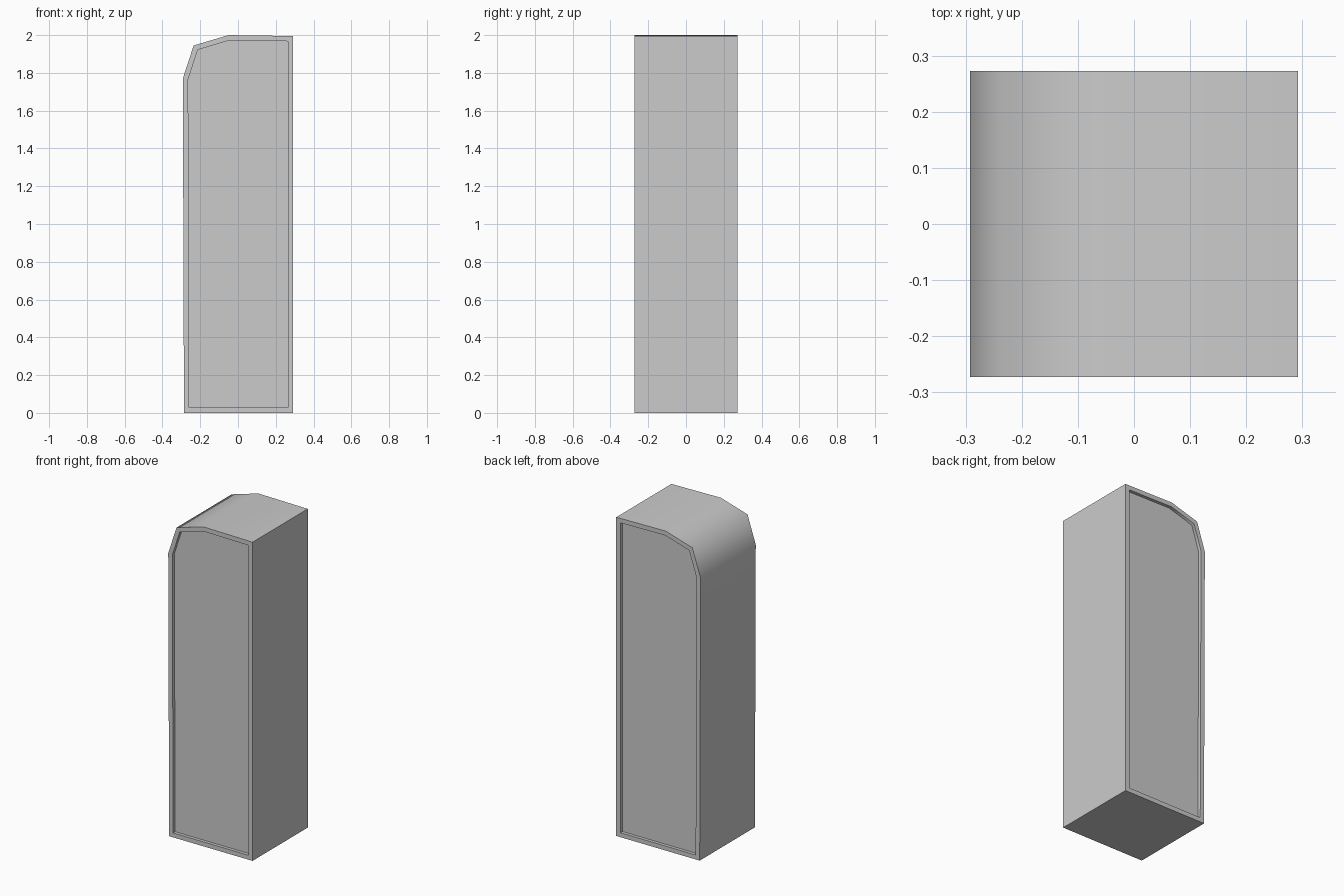
import bpy, bmesh, math

if "Cube" in bpy.data.objects:
    bpy.data.objects.remove(bpy.data.objects["Cube"])

HALF_DEPTH = 0.273
RIM, RECESS = 0.028, 0.02

# Side outline (x, z)
outline = [(-0.286, 0), (0.292, 0), (0.292, 1.995), (-0.05, 2.0),
           (-0.235, 1.945), (-0.292, 1.77)]

bm = bmesh.new()
front = bm.faces.new([bm.verts.new((x, -HALF_DEPTH, z)) for x, z in outline])
ext = bmesh.ops.extrude_face_region(bm, geom=[front], use_keep_orig=True)
new_verts = [g for g in ext["geom"] if isinstance(g, bmesh.types.BMVert)]
bmesh.ops.translate(bm, vec=(0, 2 * HALF_DEPTH, 0), verts=new_verts)
bmesh.ops.recalc_face_normals(bm, faces=bm.faces)

# Rim and recessed panel on both faces
panels = [f for f in bm.faces if abs(f.normal.y) > 0.9]
bmesh.ops.inset_individual(bm, faces=panels, thickness=RIM, use_even_offset=True)
sunk = bmesh.ops.extrude_discrete_faces(bm, faces=panels)["faces"]
for f in sunk:
    shift = -RECESS if f.calc_center_median().y > 0 else RECESS
    bmesh.ops.translate(bm, vec=(0, shift, 0), verts=f.verts)
bmesh.ops.recalc_face_normals(bm, faces=bm.faces)

mesh = bpy.data.meshes.new("cabinet_body")
bm.to_mesh(mesh)
bm.free()
body = bpy.data.objects.new("cabinet_body", mesh)
bpy.context.collection.objects.link(body)

# Soft shading over the rounded top corner, sharp elsewhere
bpy.context.view_layer.objects.active = body
body.select_set(True)
bpy.ops.object.shade_smooth_by_angle(angle=math.radians(62))
